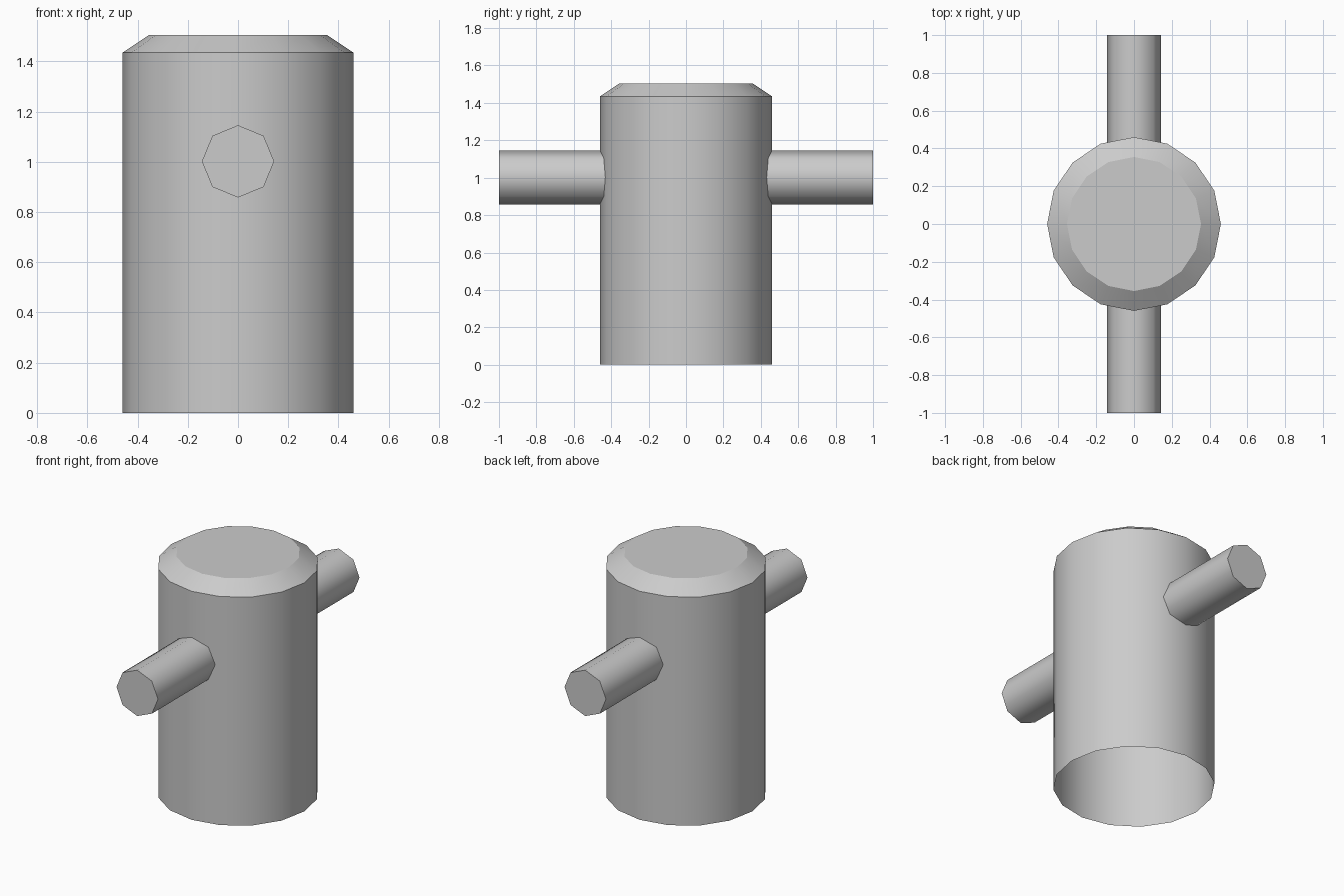
import bpy, bmesh, math
from mathutils import Matrix

cube = bpy.data.objects.get("Cube")
if cube:
    bpy.data.objects.remove(cube, do_unlink=True)

grey = bpy.data.materials.new("plain grey")
grey.use_nodes = True
colour = (0.6, 0.6, 0.6, 1)
grey.diffuse_color = colour
grey.node_tree.nodes["Principled BSDF"].inputs["Base Color"].default_value = colour


def lathe(name, profile, sides, caps, smooth_angle, matrix=Matrix()):
    """Stack rings of (radius, height) into a tube; caps = (bottom, top)."""
    bm = bmesh.new()
    rings = []
    for r, z in profile:
        angles = [math.tau * i / sides for i in range(sides)]
        rings.append([bm.verts.new((r * math.cos(a), r * math.sin(a), z)) for a in angles])
    for low, high in zip(rings, rings[1:]):
        for i in range(sides):
            j = (i + 1) % sides
            bm.faces.new((low[i], low[j], high[j], high[i]))
    if caps[0]:
        bm.faces.new(rings[0][::-1])
    if caps[1]:
        bm.faces.new(rings[-1])
    bm.transform(matrix)
    mesh = bpy.data.meshes.new(name)
    bm.to_mesh(mesh)
    bm.free()
    mesh.materials.append(grey)
    obj = bpy.data.objects.new(name, mesh)
    bpy.context.collection.objects.link(obj)
    bpy.ops.object.select_all(action='DESELECT')
    obj.select_set(True)
    bpy.context.view_layer.objects.active = obj
    bpy.ops.object.shade_smooth_by_angle(angle=math.radians(smooth_angle))
    return obj


# Upright body: open underneath, chamfered closed top
lathe("body", [(0.46, 0), (0.46, 1.435), (0.355, 1.505)], 16, (False, True), 30)

# Octagonal crossbar running front to back through the body
lathe("crossbar", [(0.144, -1), (0.144, 1)], 8, (True, True), 50,
      Matrix.Translation((0, 0, 1.002)) @ Matrix.Rotation(math.pi / 2, 4, 'X'))
